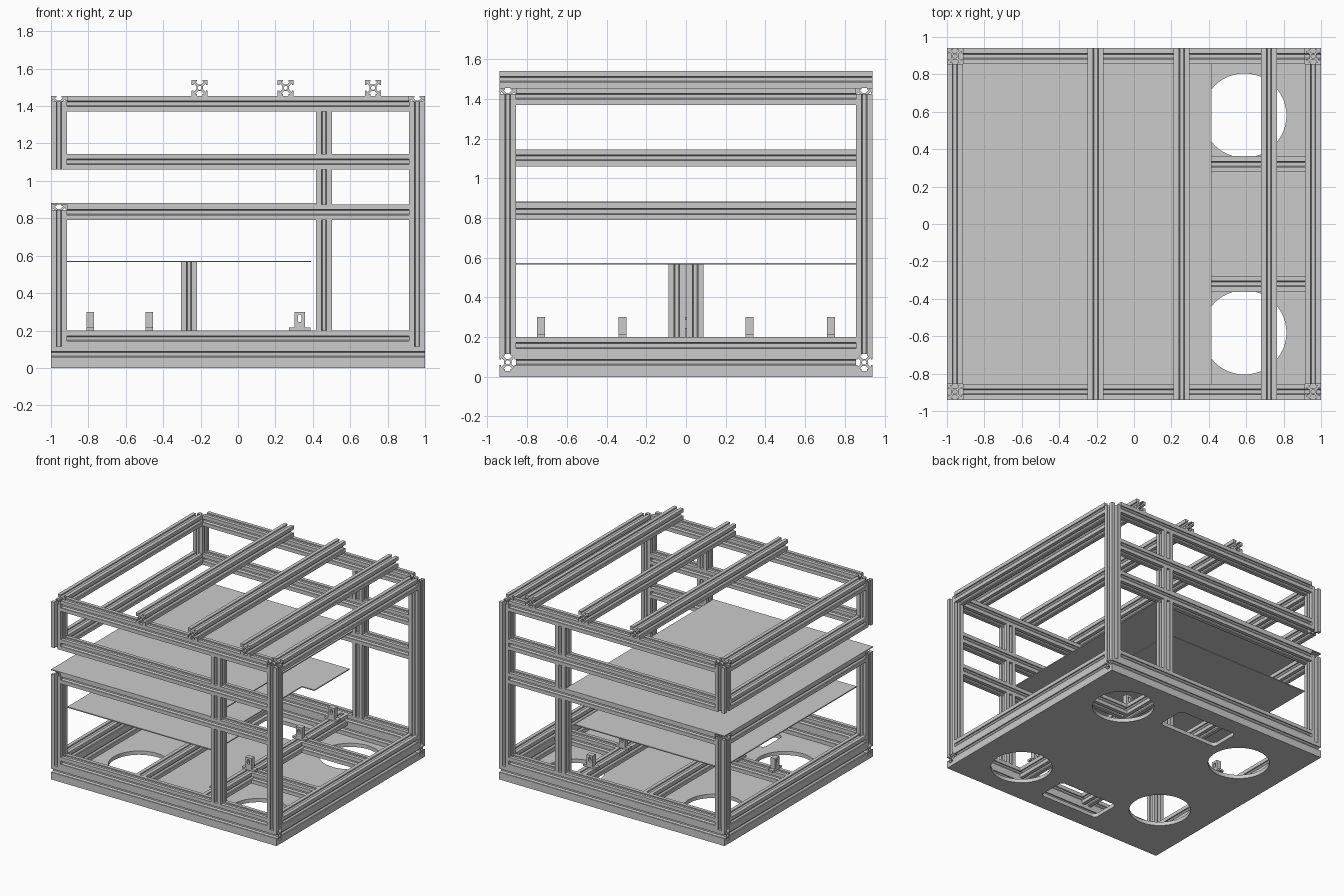
import bpy
from math import sin, cos, pi
from mathutils import Vector

cube = bpy.data.objects.get("Cube")
if cube:
    bpy.data.objects.remove(cube)

# One brushed grey for everything
grey = bpy.data.materials.new("aluminium grey")
grey.use_nodes = True
GREY = (0.6, 0.6, 0.6, 1)
grey.diffuse_color = GREY
grey.node_tree.nodes["Principled BSDF"].inputs["Base Color"].default_value = GREY

W = 0.085            # extrusion width
H = W / 2
X, Y = 1 - H, 0.94 - H   # centre lines of the outer frame


def outline_mesh(name, loops, depth):
    """Filled flat outline with holes, extruded from z = 0 to depth."""
    curve = bpy.data.curves.new(name, "CURVE")
    curve.dimensions = "2D"
    curve.fill_mode = "BOTH"
    curve.extrude = depth / 2
    for loop in loops:
        spline = curve.splines.new("POLY")
        spline.points.add(len(loop) - 1)
        for point, (x, y) in zip(spline.points, loop):
            point.co = (x, y, 0, 1)
        spline.use_cyclic_u = True
    temp = bpy.data.objects.new(name, curve)
    bpy.context.collection.objects.link(temp)
    bpy.context.view_layer.update()
    graph = bpy.context.evaluated_depsgraph_get()
    mesh = bpy.data.meshes.new_from_object(temp.evaluated_get(graph))
    bpy.data.objects.remove(temp)
    for vert in mesh.vertices:
        vert.co.z += depth / 2
    for poly in mesh.polygons:
        poly.use_smooth = False
    mesh.materials.clear()
    mesh.materials.append(grey)
    mesh.name = name
    return mesh


def place(name, mesh, location=(0, 0, 0)):
    obj = bpy.data.objects.new(name, mesh)
    obj.location = location
    bpy.context.collection.objects.link(obj)
    return obj


def circle(cx, cy, r, n):
    return [(cx + r * cos(2 * pi * i / n), cy + r * sin(2 * pi * i / n)) for i in range(n)]


def rounded_rect(x0, x1, y0, y1, r):
    loop = []
    corners = ((x1 - r, y1 - r), (x0 + r, y1 - r), (x0 + r, y0 + r), (x1 - r, y0 + r))
    for q, (cx, cy) in enumerate(corners):
        for i in range(5):
            a = (q + i / 4) * pi / 2
            loop.append((cx + r * cos(a), cy + r * sin(a)))
    return loop


# T-slot cross-section: one side turned four times, with a centre bore
side = [(H, -H), (H, -0.014), (0.034, -0.014), (0.034, -0.024), (0.018, -0.009),
        (0.018, 0.009), (0.034, 0.024), (0.034, 0.014), (H, 0.014)]
section = []
for turn in range(4):
    c, s = round(cos(turn * pi / 2)), round(sin(turn * pi / 2))
    section += [(c * x - s * y, s * x + c * y) for x, y in side]
extrusion = outline_mesh("extrusion", [section, circle(0, 0, 0.011, 12)], 1)


def bar(name, start, end):
    """Extrusion between two points on its centre line."""
    start, end = Vector(start), Vector(end)
    obj = place(name, extrusion, start)
    direction = end - start
    if direction.x:
        obj.rotation_euler = (0, pi / 2, 0)
    elif direction.y:
        obj.rotation_euler = (-pi / 2, 0, 0)
    obj.scale.z = direction.length
    return obj


def bar_x(name, x0, x1, y, z):
    bar(name, (x0, y, z + H), (x1, y, z + H))


def bar_y(name, x, y0, y1, z):
    bar(name, (x, y0, z + H), (x, y1, z + H))


def post(name, x, y, z0, z1):
    bar(name, (x, y, z0), (x, y, z1))


XI, YI = X - H, Y - H          # inner faces of the frame
BASE, DECK = 0.03, 0.115       # heights of the two lower tiers
TIERS = (0.79, 1.06, 1.37)     # upper rail heights
TOP = TIERS[2] + W

# Floor with round openings and two rounded cutouts
holes = [circle(x, y, 0.225, 48) for x, y in
         ((0.59, 0.58), (0.59, -0.58), (-0.59, 0.49), (-0.59, -0.41))]
cutouts = [rounded_rect(-0.3, 0.22, y - 0.12, y + 0.12, 0.03) for y in (0.68, -0.68)]
floor = [(-1, -0.94), (1, -0.94), (1, 0.94), (-1, 0.94)]
place("floor_plate", outline_mesh("floor_plate", [floor] + holes + cutouts, BASE))

# Front and back: rails, corner posts and the off-centre post
for label, sign in (("front", -1), ("back", 1)):
    y = sign * Y
    bar_x(label + "_base_rail", -1, 1, y, BASE)
    for z in (DECK,) + TIERS:
        bar_x(label + "_rail", -XI, XI, y, z)
    post(label + "_left_post", X, y, DECK, TOP - 0.03)
    post(label + "_right_lower_post", -X, y, DECK, TIERS[0] + W - 0.03)
    post(label + "_right_upper_post", -X, y, TIERS[1], TOP - 0.03)
    levels = (DECK,) + TIERS
    for low, high in zip(levels, levels[1:]):
        post(label + "_middle_post", 0.46, y, low + W, high)

# Side rails: the left side stays open between deck and top
for z in (BASE, DECK) + TIERS:
    bar_y("right_side_rail", -X, -YI, YI, z)
for z in (BASE, DECK, TIERS[2]):
    bar_y("left_side_rail", X, -YI, YI, z)

# Three beams across the top
for x in (-0.205, 0.255, 0.722):
    bar_y("top_beam", x, -0.94, 0.94, TOP)

# Deck beams and the double shelf support
for x in (-0.262, 0.33):
    bar_y("deck_beam", x, -YI, YI, DECK)
for y in (-0.32, 0.32):
    bar_x("deck_cross_beam", 0.33 + H, XI, y, DECK)
bar_x("deck_right_beam", -XI, -0.262 - H, 0, DECK)
for y in (-0.046, 0.046):
    post("shelf_support", -0.262, y, DECK + W, 0.565)

# Shelves: the lower one has a notch in its left edge
lower = [(-XI, -YI), (0.39, -YI), (0.39, -0.41), (0.28, -0.41),
         (0.28, 0.41), (0.39, 0.41), (0.39, YI), (-XI, YI)]
place("lower_shelf", outline_mesh("lower_shelf", [lower], 0.008), (0, 0, 0.565))
upper = [(-1, -0.94), (0.415, -0.94), (0.415, 0.94), (-1, 0.94)]
place("upper_shelf", outline_mesh("upper_shelf", [upper], 0.008), (0, 0, TIERS[0] + W))

# Slotted brackets standing on the deck beams
foot = [(-0.058, 0), (0.058, 0), (0.058, 0.015), (0.027, 0.015),
        (0.027, 0.1), (-0.027, 0.1), (-0.027, 0.015), (-0.058, 0.015)]
slot = rounded_rect(-0.01, 0.01, 0.045, 0.085, 0.0095)
bracket = outline_mesh("bracket", [foot, slot], 0.04)
for y in (-0.73, -0.32, 0.32, 0.73):
    obj = place("left_bracket", bracket, (0.33, y + 0.02, DECK + W))
    obj.rotation_euler = (pi / 2, 0, 0)
for x in (-0.79, -0.475):
    obj = place("right_bracket", bracket, (x - 0.02, 0, DECK + W))
    obj.rotation_euler = (pi / 2, 0, pi / 2)
